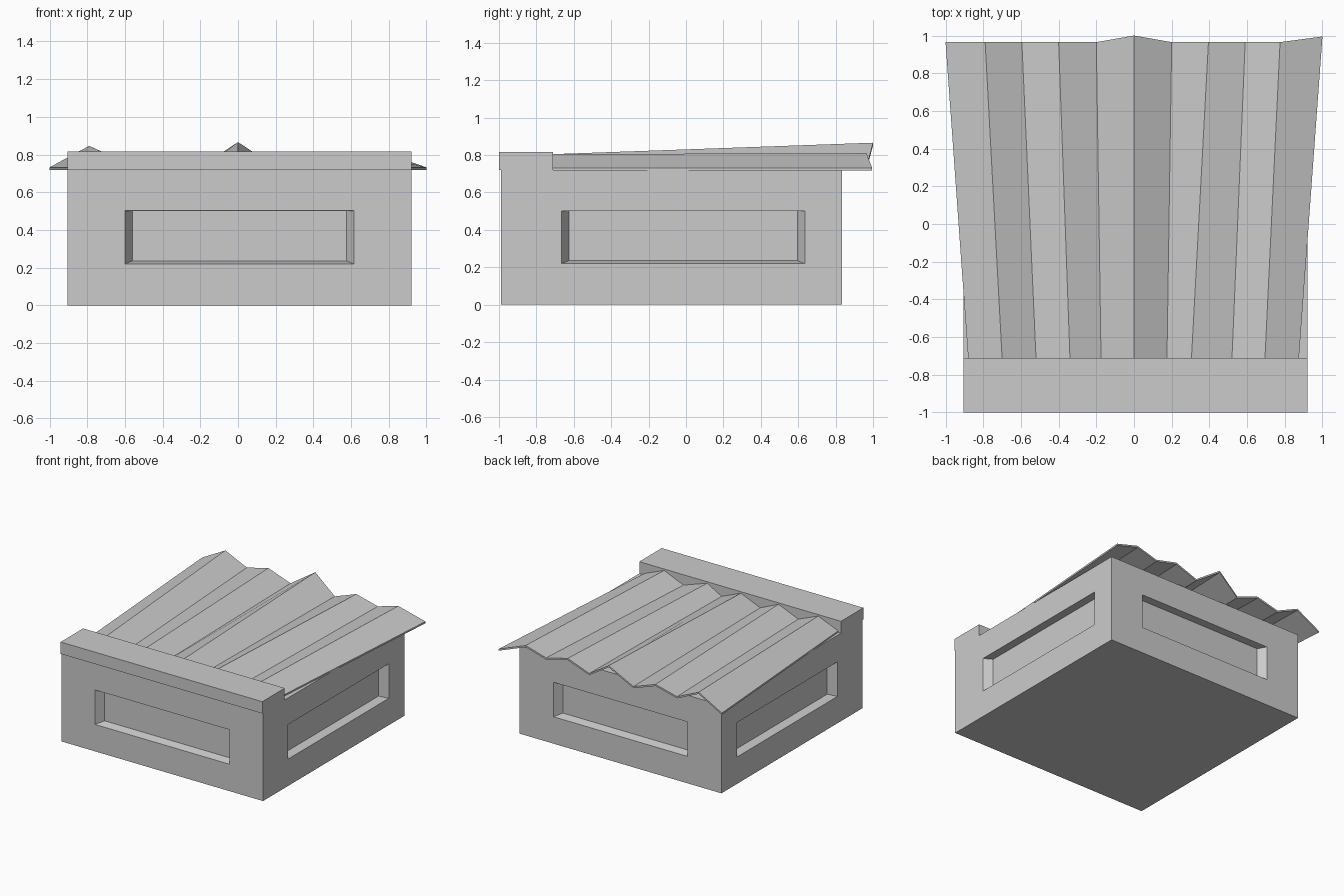
import bpy, bmesh

if "Cube" in bpy.data.objects:
    bpy.data.objects.remove(bpy.data.objects["Cube"])


def finish(bm, name):
    bmesh.ops.recalc_face_normals(bm, faces=bm.faces)
    mesh = bpy.data.meshes.new(name)
    bm.to_mesh(mesh)
    bm.free()
    obj = bpy.data.objects.new(name, mesh)
    bpy.context.collection.objects.link(obj)
    return obj


def side_wall(bm, place, lo, hi, win_lo, win_hi):
    """Wall with a tapered recess; place(u, z, depth) maps to 3D."""
    def loop(u0, u1, z0, z1, d):
        return [bm.verts.new(place(u, z, d))
                for u, z in ((u0, z0), (u1, z0), (u1, z1), (u0, z1))]
    rings = [loop(lo, hi, 0, H, 0),
             loop(win_lo, win_hi, 0.22, 0.502, 0),
             loop(win_lo + 0.04, win_hi - 0.04, 0.236, 0.5, 0.065)]
    for a, b in zip(rings, rings[1:]):
        for i in range(4):
            j = (i + 1) % 4
            bm.faces.new((a[i], a[j], b[j], b[i]))
    bm.faces.new(rings[-1])


# Body: closed box with a recessed panel in all four sides
X0, X1, Y0, Y1, H = -0.905, 0.92, -0.99, 0.835, 0.72
bm = bmesh.new()
side_wall(bm, lambda u, z, d: (u, Y0 + d, z), X0, X1, -0.60, 0.615)
side_wall(bm, lambda u, z, d: (u, Y1 - d, z), X0, X1, -0.60, 0.615)
side_wall(bm, lambda u, z, d: (X0 + d, u, z), Y0, Y1, -0.665, 0.635)
side_wall(bm, lambda u, z, d: (X1 - d, u, z), Y0, Y1, -0.665, 0.635)
for z in (0, H):
    bm.faces.new([bm.verts.new(p) for p in
                  ((X0, Y0, z), (X1, Y0, z), (X1, Y1, z), (X0, Y1, z))])
bmesh.ops.remove_doubles(bm, verts=bm.verts, dist=0.0005)
finish(bm, "body")

# Front beam lying on the body
bm = bmesh.new()
bmesh.ops.create_cube(bm, size=1)
for v in bm.verts:
    v.co.x = X0 if v.co.x < 0 else X1
    v.co.y = -1.0 if v.co.y < 0 else -0.71
    v.co.z = H if v.co.z < 0 else 0.817
finish(bm, "front_beam")

# Corrugated roof: folded sheet, wider and more uneven at the back
front_x = (-0.88, -0.70, -0.52, -0.34, -0.175, 0, 0.175, 0.305, 0.52, 0.695, 0.875)
back = ((-1, .965, .732), (-.79, .965, .846), (-.595, .965, .758), (-.4, .965, .806),
        (-.2, .965, .735), (0, 1, .866), (.2, .965, .735), (.395, .965, .806),
        (.59, .965, .758), (.775, .965, .81), (1, .995, .732))
T = 0.014
bm = bmesh.new()
rows = []
for x, b in zip(front_x, back):
    z = 0.805 if len(rows) % 2 else 0.732
    pts = ((x, -0.71, z), b, (b[0], b[1], b[2] - T), (x, -0.71, z - T))
    rows.append([bm.verts.new(p) for p in pts])
for a, b in zip(rows, rows[1:]):
    for i in range(4):
        j = (i + 1) % 4
        bm.faces.new((a[i], a[j], b[j], b[i]))
bm.faces.new(rows[0])
bm.faces.new(rows[-1])
finish(bm, "corrugated_roof")
